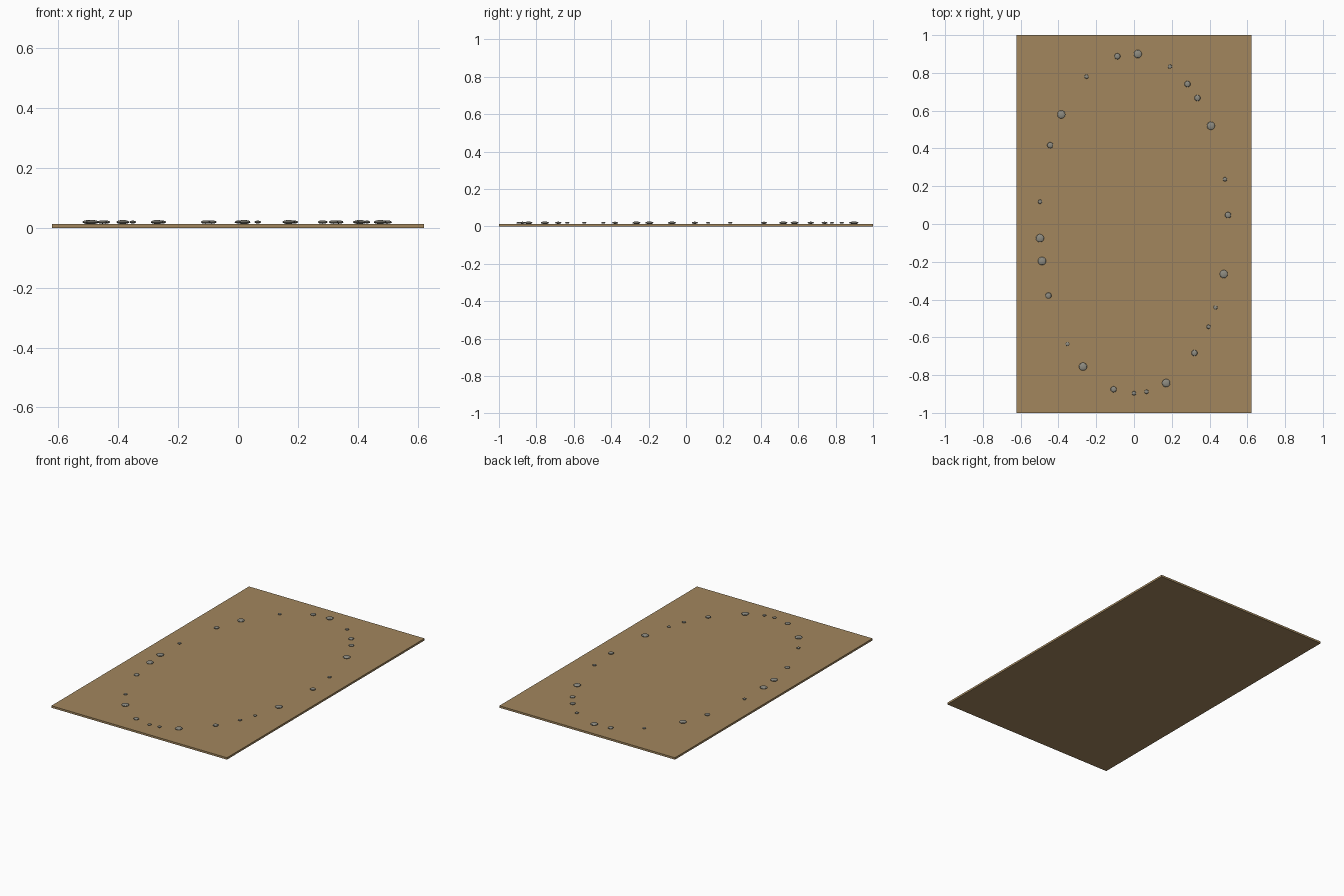
import bpy

if "Cube" in bpy.data.objects:
    bpy.data.objects.remove(bpy.data.objects["Cube"])

def mat(name, c):
    m = bpy.data.materials.new(name)
    m.diffuse_color = (*c, 1)
    m.use_nodes = True
    m.node_tree.nodes["Principled BSDF"].inputs["Base Color"].default_value = m.diffuse_color
    return m

soil = mat("soil", (0.36, 0.24, 0.11))
rock = mat("rock", (0.27, 0.26, 0.22))

# flat ground slab
T = 0.0125
bpy.ops.mesh.primitive_cube_add(size=1, location=(0, 0, T / 2))
slab = bpy.context.object
slab.name = "ground_slab"
slab.scale = (1.244, 2, T)
bpy.ops.object.transform_apply(location=False, rotation=False, scale=True)
slab.data.materials.append(soil)

# pebbles in an elliptical ring, listed by radius: (x, y)
pebbles = {
    0.0215: [(0.02, 0.90), (0.407, 0.52), (0.475, -0.265), (0.17, -0.842),
             (-0.27, -0.755), (-0.487, -0.196), (-0.498, -0.075), (-0.385, 0.58)],
    0.0162: [(-0.088, 0.888), (0.283, 0.741), (0.336, 0.667), (0.498, 0.047),
             (0.32, -0.683), (-0.108, -0.875), (-0.453, -0.379), (-0.444, 0.417)],
    0.0112: [(0.19, 0.833), (0.482, 0.237), (0.431, -0.442), (0.395, -0.544),
             (0.066, -0.888), (0.0, -0.896), (-0.352, -0.635), (-0.497, 0.118),
             (-0.251, 0.78)],
}
for r, spots in pebbles.items():
    for x, y in spots:
        bpy.ops.mesh.primitive_uv_sphere_add(segments=16, ring_count=8, radius=1,
                                             location=(x, y, 0.0195))
        p = bpy.context.object
        p.name = "pebble"
        p.scale = (r, r, 0.0025 + r * 0.2)
        bpy.ops.object.transform_apply(location=False, rotation=False, scale=True)
        p.data.materials.append(rock)
        bpy.ops.object.shade_smooth_by_angle()
